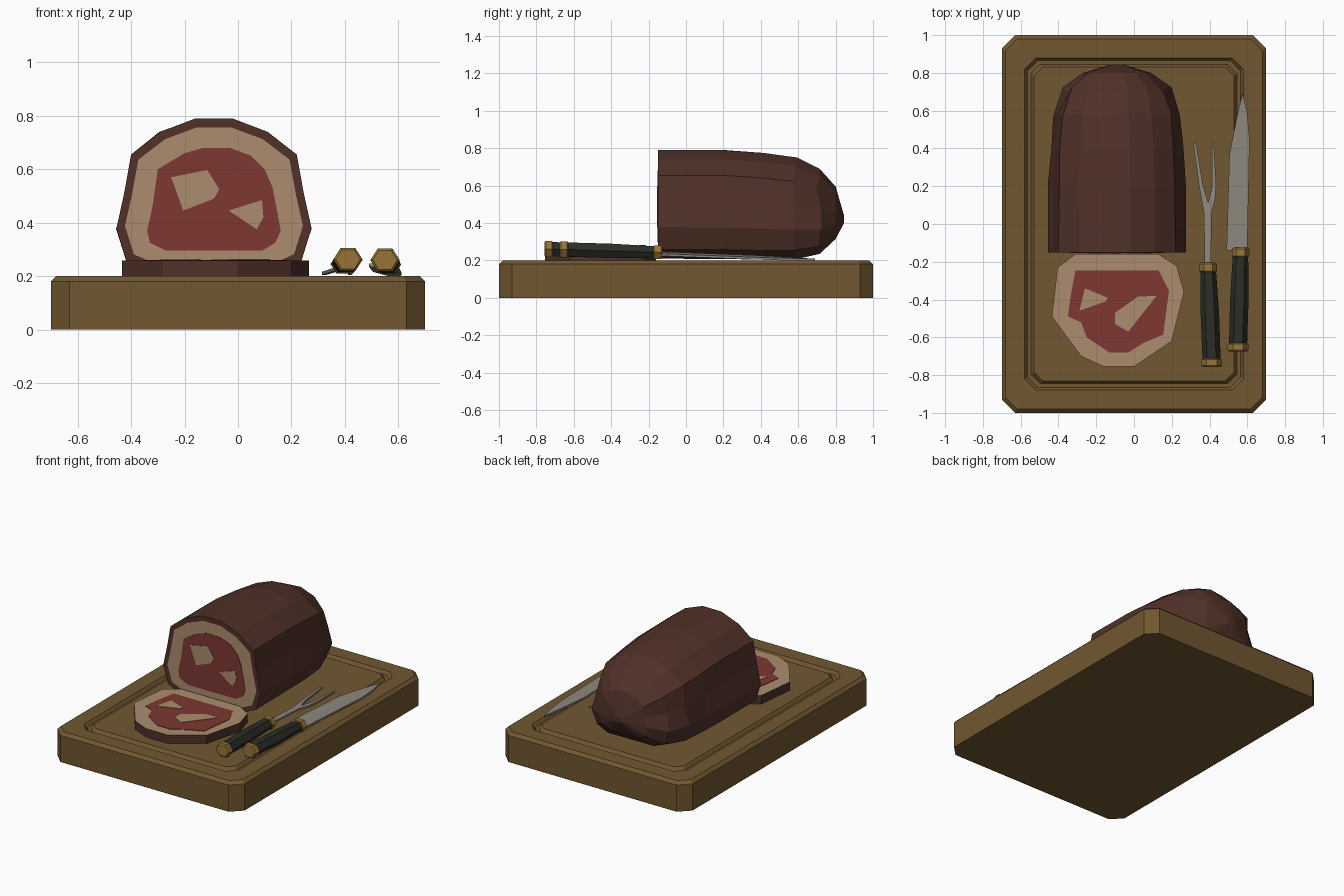
import bpy, bmesh, random
from mathutils import Vector

random.seed(4)
if "Cube" in bpy.data.objects:
    bpy.data.objects.remove(bpy.data.objects["Cube"], do_unlink=True)


def material(name, r, g, b):
    m = bpy.data.materials.new(name)
    m.use_nodes = True
    colour = [(c / 255 / 12.92 if c < 11 else ((c / 255 + 0.055) / 1.055) ** 2.4) for c in (r, g, b)] + [1]
    m.diffuse_color = colour
    m.node_tree.nodes["Principled BSDF"].inputs["Base Color"].default_value = colour
    return m


wood = material("board wood", 113, 87, 49)
crust = material("roast crust", 80, 49, 40)
fat = material("cream fat", 172, 140, 110)
lean = material("red meat", 125, 55, 50)
steel = material("steel", 142, 136, 126)
grip = material("dark grip", 43, 45, 37)
brass = material("brass", 152, 116, 57)


def finish(name, bm, mats):
    bmesh.ops.recalc_face_normals(bm, faces=bm.faces)
    me = bpy.data.meshes.new(name)
    bm.to_mesh(me)
    bm.free()
    for m in mats:
        me.materials.append(m)
    ob = bpy.data.objects.new(name, me)
    bpy.context.collection.objects.link(ob)
    return ob


def loft(name, rings, mats, bands=None, start=0, end=0):
    """Skin closed rings; bands gives the material of each band."""
    bm = bmesh.new()
    vs = [[bm.verts.new(p) for p in ring] for ring in rings]
    n = len(rings[0])
    for k in range(len(vs) - 1):
        for i in range(n):
            j = (i + 1) % n
            f = bm.faces.new((vs[k][i], vs[k][j], vs[k + 1][j], vs[k + 1][i]))
            f.material_index = bands[k] if bands else 0
    bm.faces.new(vs[0]).material_index = start
    bm.faces.new(vs[-1]).material_index = end
    return finish(name, bm, mats)


def slab(name, pts, low, high, mats, top=0):
    """Outline given by pts, skinned between two mapping functions."""
    return loft(name, [[low(*p) for p in pts], [high(*p) for p in pts]], mats, end=top)


# Cutting board with bevelled rim and juice groove
def octagon(x, y, z, c):
    quarter = [(x, y - c), (x - c, y)]
    half = quarter + [(-a, b) for a, b in reversed(quarter)]
    return [(a, b, z) for a, b in half + [(-a, -b) for a, b in half]]


steps = [(0, 0, .07), (0, .18, .07), (.02, .2, .062), (.12, .2, .06),
         (.135, .18, .055), (.155, .18, .05), (.17, .2, .045)]
loft("cutting_board", [octagon(.7 - d, 1 - d, z, c) for d, z, c in steps], [wood])

# Roast: one symmetric section swept backwards to a rounded end
side = [(.19, 1), (.55, .914), (.85, .767), (.92, .52), (1, .29), (.9, .086), (.6, 0)]
section = side + [(-u, v) for u, v in reversed(side)]
stations = [(-.15, .333, .237, .757), (-.15, .365, .21, .79), (.2, .362, .208, .79),
            (.4, .352, .205, .775), (.58, .335, .208, .75), (.71, .285, .235, .69),
            (.8, .18, .315, .595), (.845, .03, .4, .44)]
rings = []
for k, (y, w, lo, hi) in enumerate(stations):
    wobble = .008 if 1 < k < 6 else 0
    rings.append([(-.09 + w * u + random.uniform(-wobble, wobble) * .6,
                   y + random.uniform(-wobble, wobble) * 2,
                   lo + (hi - lo) * v) for u, v in section])
loft("roast", rings, [crust, fat], start=1)


# Painted meat patches on the cut face
def upright(y):
    return lambda x, z: (x, y, z)


def flat(z):
    return lambda x, y: (x, y, z)


roast_lean = [(-.13, .68), (-.2, .66), (-.3, .6), (-.32, .46), (-.34, .37), (-.33, .325), (-.27, .295),
              (.09, .295), (.14, .325), (.16, .37), (.13, .53), (.1, .6), (.05, .65), (-.03, .68)]
roast_fat = [[(-.25, .57), (-.115, .597), (-.07, .525), (-.09, .49), (-.205, .445)],
             [(-.035, .445), (.09, .485), (.095, .42), (.07, .375)]]
slab("roast_lean", roast_lean, upright(-.149), upright(-.153), [lean])
for i, pts in enumerate(roast_fat):
    slab(f"roast_marbling_{i + 1}", pts, upright(-.152), upright(-.156), [fat])

# Slice lying in front
slice_rim = [(-.31, -.16), (.13, -.16), (.225, -.22), (.265, -.36), (.2, -.62), (0, -.755),
             (-.16, -.755), (-.28, -.7), (-.435, -.49), (-.405, -.23)]
slice_lean = [(-.31, -.245), (.13, -.245), (.185, -.355), (.155, -.585), (.05, -.63), (-.03, -.68),
              (-.13, -.68), (-.25, -.6), (-.28, -.52), (-.35, -.49), (-.335, -.38)]
slice_fat = [[(-.26, -.34), (-.14, -.39), (-.15, -.41), (-.29, -.46)],
             [(.02, -.385), (.12, -.38), (-.03, -.57), (-.1, -.53), (-.1, -.47)]]
slab("slice", slice_rim, flat(.2), flat(.258), [crust, fat], top=1)
slab("slice_lean", slice_lean, flat(.257), flat(.261), [lean])
for i, pts in enumerate(slice_fat):
    slab(f"slice_marbling_{i + 1}", pts, flat(.26), flat(.264), [fat])


# Six-sided handles with brass ends
hexagon = [(1, 0), (.5, .87), (-.5, .87), (-1, 0), (-.5, -.87), (.5, -.87)]


def handle(name, back, front):
    a, b = Vector(back), Vector(front)
    length = (b - a).length
    profile = [(0, .046), (.008, .055), (.04, .055), (.045, .048), (length * .5, .049),
               (length - .05, .041), (length - .045, .046), (length - .008, .046), (length, .036)]
    rings = []
    for d, r in profile:
        c = a.lerp(b, d / length)
        rings.append([(c.x + r * u, c.y, c.z + r * .9 * v) for u, v in hexagon])
    loft(name, rings, [brass, grip], bands=[0, 0, 0, 1, 1, 0, 0, 0])


handle("knife_handle", (.55, -.675, .26), (.565, -.125, .243))
handle("fork_handle", (.412, -.757, .262), (.392, -.205, .245))


# Knife blade, sloping down and leaning slightly
def blade(offset):
    return lambda x, y: (x, y, .236 - .03 * (y + .15) / .84 - .1 * (x - .55) + offset)


blade_rim = [(.49, -.14), (.6, -.14), (.612, .45), (.598, .6), (.575, .69), (.545, .57), (.505, .37)]
slab("knife_blade", blade_rim, blade(-.006), blade(.006), [steel])


# Carving fork with two tines
def prong(offset):
    return lambda x, y: (x, y, .24 - .03 * (y + .2) / .63 + offset)


fork_rim = [(.375, -.23), (.408, -.23), (.41, .06), (.432, .14), (.434, .22), (.423, .43), (.412, .43),
            (.414, .2), (.393, .115), (.366, .2), (.328, .43), (.315, .42), (.345, .2), (.37, .06)]
slab("fork_prongs", fork_rim, prong(-.006), prong(.006), [steel])
